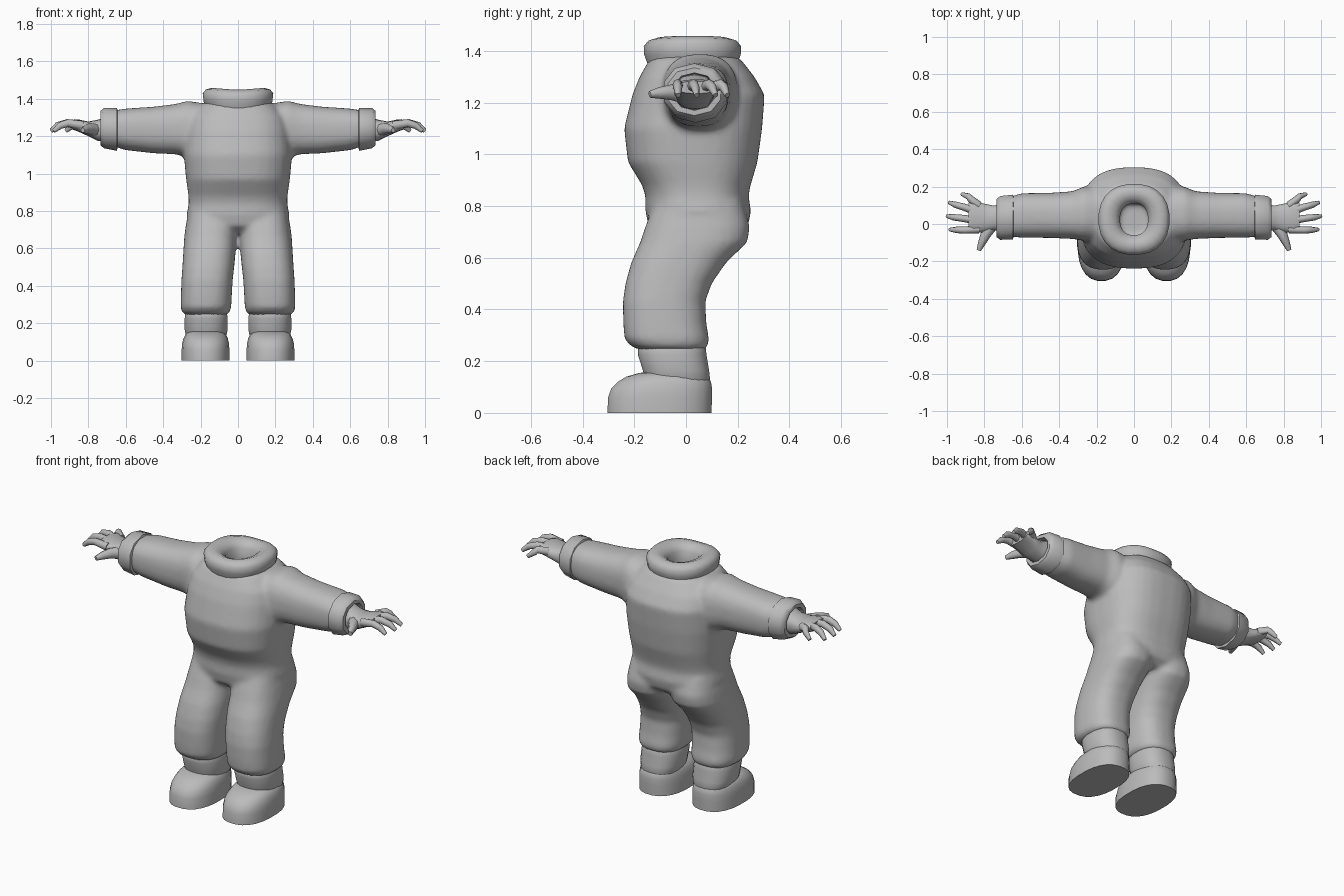
import bpy, bmesh, math
from mathutils import Vector

grey = bpy.data.materials.new("plain grey")
grey.diffuse_color = (0.5, 0.5, 0.5, 1)


def bridge(bm, loops, caps):
    n = len(loops[0])
    for a, b in zip(loops, loops[1:]):
        for i in range(n):
            j = (i + 1) % n
            bm.faces.new((a[i], a[j], b[j], b[i]))
    if caps:
        bm.faces.new(loops[0])
        bm.faces.new(loops[-1])


def loft(bm, rings, axis="z", n=24, power=2.5, side=1, caps=True):
    """Rings are (position, min, max, min, max): x/y bounds along z, y/z bounds along x."""
    loops = []
    for t, a0, a1, b0, b1 in rings:
        loop = []
        for i in range(n):
            w = math.tau * (i + 0.5) / n
            c, s = math.cos(w), math.sin(w)
            u = (a0 + a1) / 2 + (a1 - a0) / 2 * math.copysign(abs(c) ** (2 / power), c)
            v = (b0 + b1) / 2 + (b1 - b0) / 2 * math.copysign(abs(s) ** (2 / power), s)
            p = (u, v, t) if axis == "z" else (t, u, v)
            loop.append(bm.verts.new((p[0] * side, p[1], p[2])))
        loops.append(loop)
    bridge(bm, loops, caps)


def finger(bm, points, radii, n=8):
    pts = [Vector(p) for p in points]
    loops = []
    for k, p in enumerate(pts):
        d = (pts[min(k + 1, len(pts) - 1)] - pts[max(k - 1, 0)]).normalized()
        u = d.cross(Vector((0, 0, 1))).normalized()
        v = u.cross(d)
        loops.append([bm.verts.new(p + radii[k] * (math.cos(math.tau * i / n) * u
                      + 1.1 * math.sin(math.tau * i / n) * v)) for i in range(n)])
    bridge(bm, loops, True)


def finish(bm, name, mirror=False, angle=50):
    bmesh.ops.recalc_face_normals(bm, faces=bm.faces[:])
    me = bpy.data.meshes.new(name)
    bm.to_mesh(me)
    bm.free()
    ob = bpy.data.objects.new(name, me)
    bpy.context.collection.objects.link(ob)
    me.materials.append(grey)
    bpy.ops.object.select_all(action="DESELECT")
    ob.select_set(True)
    bpy.context.view_layer.objects.active = ob
    bpy.ops.object.shade_smooth_by_angle(angle=math.radians(angle))
    if mirror:
        ob.modifiers.new("mirror", "MIRROR").use_mirror_merge = False
    return ob


# Padded suit: torso with a neck well, legs and sleeves fused into one skin
bm = bmesh.new()
torso = [(.68, .20, -.09, .19), (.72, .265, -.145, .24), (.78, .275, -.157, .252),
         (.84, .264, -.157, .242), (.88, .265, -.17, .25), (.97, .278, -.225, .277),
         (1.10, .29, -.24, .295), (1.23, .283, -.208, .305), (1.30, .265, -.18, .265),
         (1.37, .20, -.14, .21), (1.39, .14, -.10, .15), (1.37, .08, -.07, .11), (.95, .08, -.07, .11)]
loft(bm, [(z, -x, x, y0, y1) for z, x, y0, y1 in torso], n=32, power=2.6)
for side in (1, -1):
    loft(bm, [(.82, .01, .262, -.12, .22), (.72, 0, .28, -.158, .248), (.66, .003, .288, -.178, .238),
              (.58, .012, .293, -.213, .155), (.50, .02, .298, -.235, .10), (.43, .028, .303, -.245, .075),
              (.34, .033, .306, -.243, .08), (.285, .036, .308, -.238, .09), (.255, .045, .298, -.21, .085),
              (.245, .06, .28, -.18, .07)], side=side)
    loft(bm, [(.15, -.10, .20, 1.07, 1.37), (.27, -.09, .20, 1.085, 1.39), (.33, -.08, .175, 1.103, 1.373),
              (.45, -.075, .167, 1.108, 1.358), (.60, -.073, .165, 1.125, 1.348),
              (.65, -.07, .15, 1.14, 1.34), (.69, -.06, .13, 1.16, 1.32)], axis="x", side=side)
body = finish(bm, "padded_suit")
rm = body.modifiers.new("fuse", "REMESH")
rm.mode, rm.voxel_size, rm.use_smooth_shade = "VOXEL", 0.013, True
sm = body.modifiers.new("soften", "SMOOTH")
sm.factor, sm.iterations = 0.5, 8

# Rolled collar, slightly higher at the sides
bm = bmesh.new()
loft(bm, [(z, -x, x, .025 - y, .025 + y) for z, x, y in (
    (1.31, .165, .16), (1.35, .168, .175), (1.385, .185, .188), (1.415, .19, .19), (1.437, .172, .172),
    (1.447, .14, .14), (1.435, .10, .11), (1.41, .075, .085), (1.34, .075, .085))], power=2.3, caps=False)
for v in bm.verts:
    if v.co.z > 1.4:
        v.co.z += .08 * abs(v.co.x)
finish(bm, "collar", angle=70)

# Sleeve cuffs
bm = bmesh.new()
loft(bm, [(.64, -.06, .145, 1.15, 1.33), (.648, -.088, .162, 1.122, 1.352), (.715, -.09, .155, 1.135, 1.352),
          (.735, -.075, .138, 1.15, 1.335), (.735, -.05, .115, 1.17, 1.315), (.70, -.045, .11, 1.175, 1.31)],
     axis="x", n=10, power=2.2)
finish(bm, "sleeve_cuff", True)

# Hands with four drooping fingers and a thumb
bm = bmesh.new()
loft(bm, [(.69, -.045, .11, 1.17, 1.31), (.75, -.035, .10, 1.175, 1.288), (.80, -.047, .11, 1.20, 1.278),
          (.855, -.045, .125, 1.225, 1.29), (.885, -.035, .115, 1.235, 1.283)], axis="x", n=14)
for y0, y1, y2, tip in ((-.028, -.033, -.03, .985), (.018, .03, .042, 1.0),
                        (.062, .09, .115, .988), (.10, .135, .16, .92)):
    finger(bm, [(.83, y0, 1.257), (.83 + .5 * (tip - .83), y1, 1.27), (tip - .035, (y1 + y2) / 2, 1.257),
                (tip, y2, 1.228)], (.022, .019, .017, .010))
finger(bm, [(.77, -.02, 1.235), (.795, -.06, 1.24), (.815, -.105, 1.237), (.83, -.14, 1.232)],
       (.032, .027, .020, .012))
finish(bm, "hand", True)

# Boot shafts
bm = bmesh.new()
loft(bm, [(.28, .07, .27, -.17, .06), (.25, .058, .283, -.187, .078), (.225, .054, .286, -.187, .08),
          (.165, .055, .286, -.168, .09), (.13, .062, .278, -.16, .094), (.09, .08, .26, -.15, .08)], power=2.4)
finish(bm, "boot_shaft", True)

# Rounded boots with flat soles
bm = bmesh.new()
loft(bm, [(0, .045, .302, -.305, .10), (.06, .045, .302, -.303, .102), (.095, .048, .299, -.29, .102),
          (.12, .054, .292, -.265, .098), (.14, .064, .282, -.232, .085), (.155, .085, .262, -.18, .05),
          (.157, .12, .22, -.13, 0)], power=2.4)
finish(bm, "boot", True)
